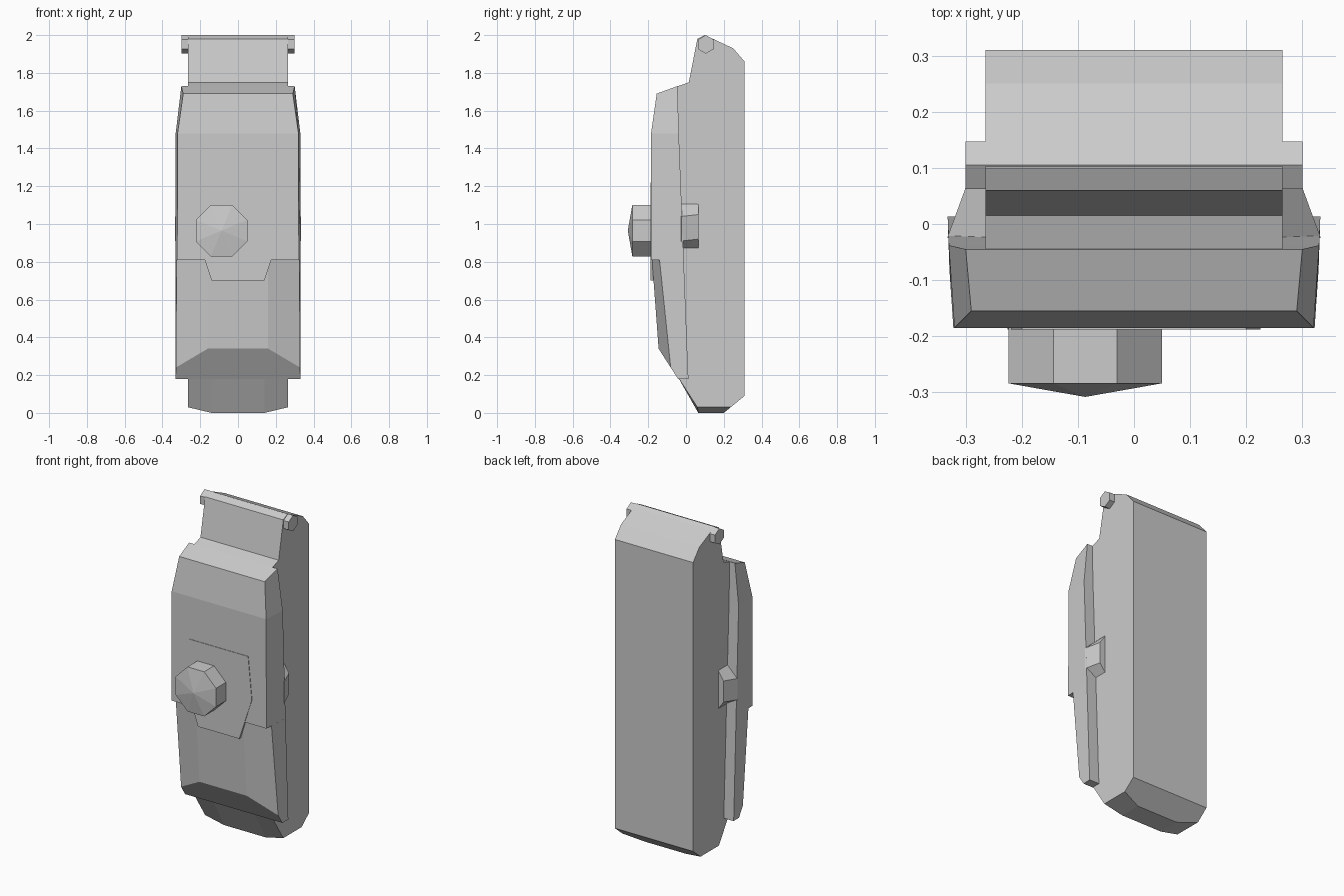
import bpy, bmesh, math
from mathutils import Matrix

if "Cube" in bpy.data.objects:
    bpy.data.objects.remove(bpy.data.objects["Cube"])


def loft(name, rings):
    """Skin equal-length closed loops and cap both ends."""
    bm = bmesh.new()
    vs = [[bm.verts.new(p) for p in r] for r in rings]
    n = len(rings[0])
    for a, b in zip(vs, vs[1:]):
        for i in range(n):
            j = (i + 1) % n
            bm.faces.new((a[i], a[j], b[j], b[i]))
    bm.faces.new(vs[0])
    bm.faces.new(vs[-1])
    bmesh.ops.remove_doubles(bm, verts=bm.verts[:], dist=0.0005)
    bmesh.ops.recalc_face_normals(bm, faces=bm.faces[:])
    me = bpy.data.meshes.new(name)
    bm.to_mesh(me)
    bm.free()
    ob = bpy.data.objects.new(name, me)
    bpy.context.collection.objects.link(ob)
    return ob


# Main body: side profile lofted across x, bottom corners raised
upper = [(0.31, 0.09), (0.31, 1.86), (0.25, 1.93), (0.10, 2.0), (0.06, 1.98),
         (0.015, 1.75), (-0.05, 1.727), (-0.04, 0.185)]
side = upper + [(0.06, 0.03), (0.237, 0.03)]
mid = upper + [(0.065, 0.0), (0.20, 0.0)]
loft("body", [[(x, y, z) for y, z in prof] for x, prof in
              ((-0.265, side), (-0.14, mid), (0.14, mid), (0.265, side))])


# Front cover: rows of back edge, side edge and centre edge, mirrored
rows = [
    ((0.30, -0.045, 1.73), (0.29, -0.155, 1.69), (0.16, -0.155, 1.69)),
    ((0.33, -0.038, 1.48), (0.32, -0.185, 1.48), (0.16, -0.185, 1.48)),
    ((0.331, -0.012, 0.81), (0.322, -0.185, 0.81), (0.16, -0.185, 0.81)),
    ((0.331, -0.012, 0.81), (0.325, -0.14, 0.81), (0.16, -0.18, 0.81)),
    ((0.332, 0.01, 0.24), (0.329, -0.081, 0.24), (0.16, -0.145, 0.34)),
    ((0.332, 0.013, 0.18), (0.33, -0.042, 0.18), (0.16, -0.042, 0.18)),
]
loft("front_cover", [list(r) + [(-x, y, z) for x, y, z in reversed(r)] for r in rows])

# Thin plate behind the knob
half = [(0.20, 1.22), (0.225, 0.96), (0.14, 0.70)]
outline = half + [(-x, z) for x, z in reversed(half)]
loft("front_plate", [[(x, y, z) for x, z in outline] for y in (-0.14, -0.188)])


# Octagonal knob with a shallow pointed cap
def octagon(r, y):
    return [(-0.087 + r * math.cos(a), y, 0.965 + r * math.sin(a))
            for a in (math.pi / 8 + i * math.pi / 4 for i in range(8))]


R = 0.1365 / math.cos(math.pi / 8)
loft("front_knob", [octagon(R, -0.17), octagon(R, -0.284), octagon(0.001, -0.308)])

# Hexagonal hinge rod at the top
bm = bmesh.new()
bmesh.ops.create_cone(bm, cap_ends=True, segments=6, radius1=0.049, radius2=0.049, depth=0.6,
                      matrix=Matrix.Translation((0, 0.105, 1.951)) @ Matrix.Rotation(math.pi / 2, 4, 'Y')
                      @ Matrix.Rotation(math.pi / 2, 4, 'Z'))
# Turn the rod so one corner points straight up
top = max(bm.verts, key=lambda v: v.co.z).co
if abs(top.y - 0.105) > 0.01:
    bmesh.ops.rotate(bm, verts=bm.verts[:], cent=(0, 0.105, 1.951),
                     matrix=Matrix.Rotation(math.pi / 6, 3, 'X'))
me = bpy.data.meshes.new("hinge_rod")
bm.to_mesh(me)
bm.free()
bpy.context.collection.objects.link(bpy.data.objects.new("hinge_rod", me))

# Tapered side tabs
for s, label in ((1, "right"), (-1, "left")):
    loft("side_tab_" + label, [
        [(s * 0.26, -0.03, 0.865), (s * 0.26, 0.065, 0.865),
         (s * 0.26, 0.065, 1.11), (s * 0.26, -0.03, 1.11)],
        [(s * 0.333, -0.025, 0.91), (s * 0.30, 0.065, 0.92),
         (s * 0.30, 0.065, 1.05), (s * 0.333, -0.025, 1.04)]])
